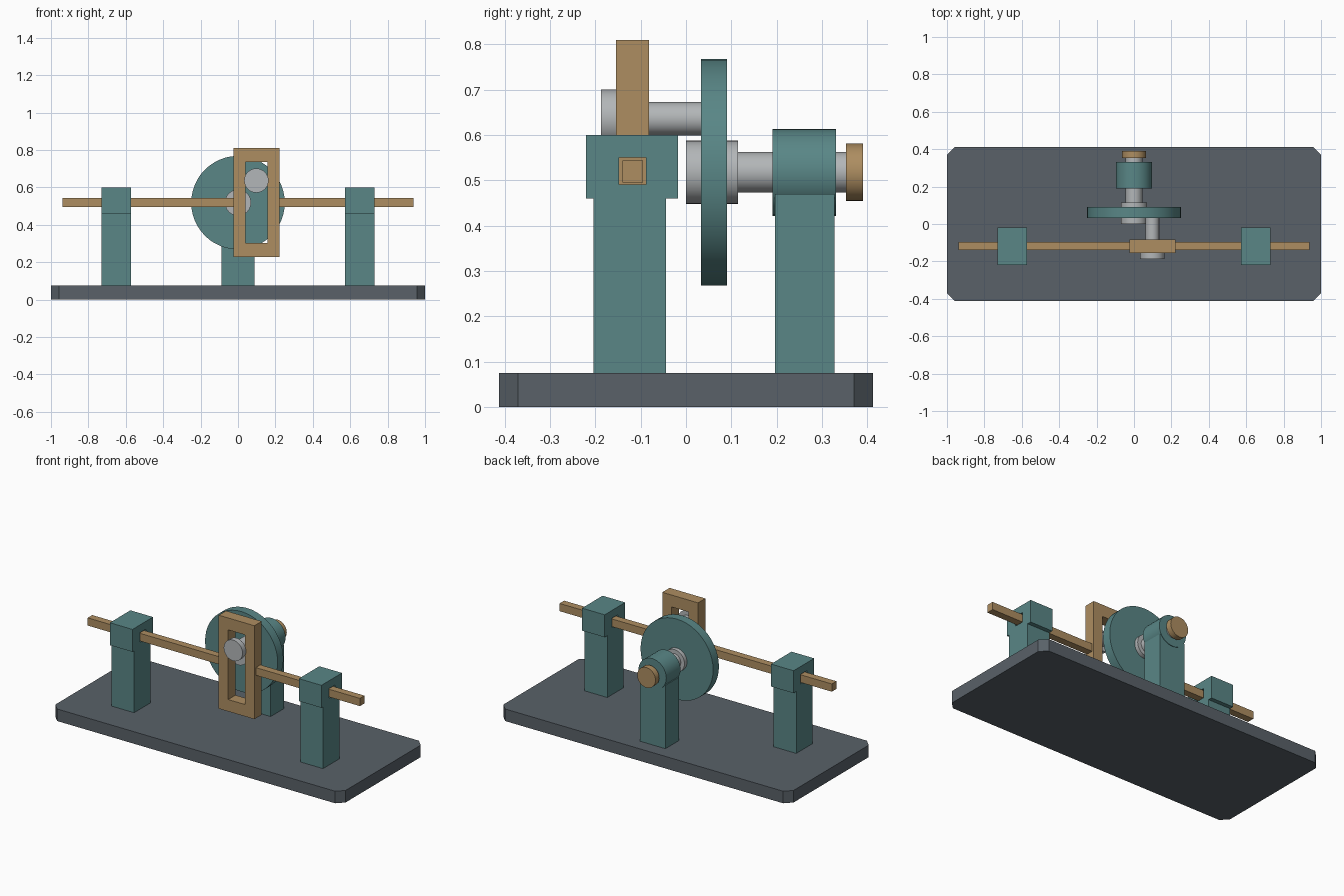
import bpy, bmesh
from math import pi
from mathutils import Matrix

if "Cube" in bpy.data.objects:
    bpy.data.objects.remove(bpy.data.objects["Cube"])


def material(name, rgb):
    m = bpy.data.materials.new(name)
    m.diffuse_color = (*rgb, 1)
    m.use_nodes = True
    m.node_tree.nodes["Principled BSDF"].inputs["Base Color"].default_value = m.diffuse_color
    return m


TEAL = material("teal_paint", (0.10, 0.24, 0.24))
TAN = material("bronze", (0.42, 0.27, 0.12))
SLATE = material("slate", (0.10, 0.12, 0.14))
STEEL = material("steel", (0.45, 0.47, 0.48))


def finish(name, bm, mat):
    bmesh.ops.recalc_face_normals(bm, faces=bm.faces)
    me = bpy.data.meshes.new(name)
    bm.to_mesh(me)
    bm.free()
    me.materials.append(mat)
    ob = bpy.data.objects.new(name, me)
    bpy.context.collection.objects.link(ob)
    return ob


def box(name, x, y, z, mat):
    bm = bmesh.new()
    size = Matrix.Diagonal((x[1] - x[0], y[1] - y[0], z[1] - z[0], 1))
    mid = Matrix.Translation([(a + b) / 2 for a, b in (x, y, z)])
    bmesh.ops.create_cube(bm, size=1, matrix=mid @ size)
    return finish(name, bm, mat)


def disc(name, x, z, r, y0, y1, mat, sides=32):
    bm = bmesh.new()
    place = Matrix.Translation((x, (y0 + y1) / 2, z)) @ Matrix.Rotation(pi / 2, 4, 'X')
    bmesh.ops.create_cone(bm, cap_ends=True, segments=sides, radius1=r, radius2=r,
                          depth=y1 - y0, matrix=place)
    ob = finish(name, bm, mat)
    for p in ob.data.polygons:
        p.use_smooth = len(p.vertices) == 4
    ob.data.set_sharp_from_angle(angle=pi / 6)
    return ob


def frame(name, outer, inner, depth, place, mat):
    """Rectangular ring: rects are (u0, u1, v0, v1), extruded over depth."""
    bm = bmesh.new()
    loops = []
    for d in depth:
        for u0, u1, v0, v1 in (outer, inner):
            loops.append([bm.verts.new(place(u, v, d)) for u, v in
                          ((u0, v0), (u1, v0), (u1, v1), (u0, v1))])
    fo, fi, bo, bi = loops
    for a, b in ((fo, fi), (bo, bi), (fo, bo), (fi, bi)):
        for i in range(4):
            j = (i + 1) % 4
            bm.faces.new((a[i], a[j], b[j], b[i]))
    return finish(name, bm, mat)


# Base plate with clipped corners
bm = bmesh.new()
bmesh.ops.create_cube(bm, size=1, matrix=Matrix.Translation((0, 0, 0.0375))
                      @ Matrix.Diagonal((2, 0.824, 0.075, 1)))
corners = [e for e in bm.edges if abs(e.verts[0].co.z - e.verts[1].co.z) > 0.01]
bmesh.ops.bevel(bm, geom=corners, offset=0.042, segments=1, affect='EDGES')
finish("base_plate", bm, SLATE)

# Guide posts, guide blocks and slider rods on both sides
AXIS_Z, YOKE_X, PIN_Z = 0.518, 0.098, 0.636
for side, s, yoke_edge in (("left", -1, -0.02), ("right", 1, 0.215)):
    xs = sorted((s * 0.573, s * 0.729))
    box(side + "_guide_post", xs, (-0.204, -0.044), (0.075, 0.461), TEAL)
    frame(side + "_guide_block", (-0.22, -0.018, 0.46, 0.60),
          (-0.148, -0.088, 0.491, 0.551), xs, lambda u, v, d: (d, u, v), TEAL)
    box(side + "_slider_rod", sorted((yoke_edge, s * 0.938)),
        (-0.140, -0.095), (0.496, 0.544), TAN)

# Slotted yoke
frame("yoke", (-0.025, 0.221, 0.228, 0.81), (0.04, 0.157, 0.302, 0.736),
      (-0.154, -0.082), lambda u, v, d: (u, d, v), TAN)

# Crank pin and its head
disc("crank_pin", YOKE_X, PIN_Z, 0.037, -0.16, 0.04, STEEL)
disc("pin_head", YOKE_X, PIN_Z, 0.065, -0.188, -0.154, STEEL)

# Crank disc, hub, drive shaft and end collar
disc("crank_disc", 0, AXIS_Z, 0.25, 0.033, 0.090, TEAL, 48)
disc("hub", 0, AXIS_Z, 0.070, 0.0, 0.115, STEEL)
disc("drive_shaft", 0, AXIS_Z, 0.045, 0.01, 0.36, STEEL)
disc("end_collar", 0, AXIS_Z, 0.063, 0.353, 0.39, TAN)

# Bearing and its post
disc("bearing", 0, AXIS_Z, 0.096, 0.191, 0.331, TEAL)
box("bearing_post", (-0.088, 0.088), (0.196, 0.328), (0.075, 0.47), TEAL)
